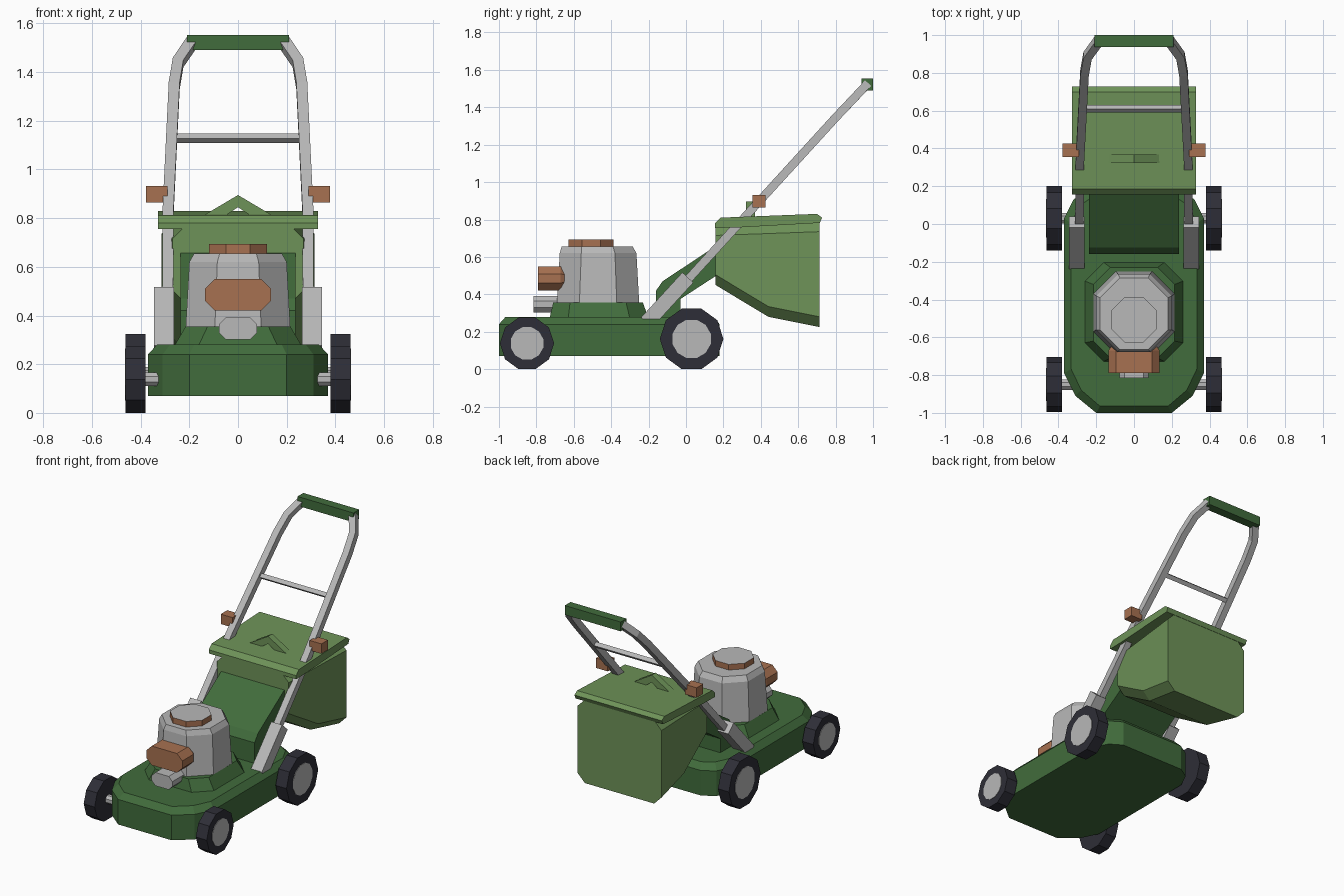
import bpy, bmesh
from math import sin, cos, pi
from mathutils import Vector

cube = bpy.data.objects.get("Cube")
if cube:
    bpy.data.objects.remove(cube, do_unlink=True)


def material(name, r, g, b):
    m = bpy.data.materials.new(name)
    m.use_nodes = True
    m.diffuse_color = (r, g, b, 1)
    bsdf = next(n for n in m.node_tree.nodes if n.type == 'BSDF_PRINCIPLED')
    bsdf.inputs["Base Color"].default_value = (r, g, b, 1)
    return m


GREEN = material("dark green", .053, .15, .045)
LEAF = material("light green", .155, .29, .098)
COPPER = material("copper brown", .39, .165, .082)
STEEL = material("light grey", .48, .48, .48)
TYRE = material("tyre black", .027, .027, .038)


def loft(name, rings, *mats):
    """Skin a list of equal rings and cap both ends."""
    bm = bmesh.new()
    loops = [[bm.verts.new(p) for p in ring] for ring in rings]
    n = len(loops[0])
    for a, b in zip(loops, loops[1:]):
        for i in range(n):
            j = (i + 1) % n
            bm.faces.new((a[i], a[j], b[j], b[i]))
    bm.faces.new(loops[0])
    bm.faces.new(loops[-1])
    bmesh.ops.recalc_face_normals(bm, faces=bm.faces)
    mesh = bpy.data.meshes.new(name)
    bm.to_mesh(mesh)
    bm.free()
    for m in mats:
        mesh.materials.append(m)
    obj = bpy.data.objects.new(name, mesh)
    bpy.context.collection.objects.link(obj)
    return obj


def octagon(hx, hy, c):
    """Rectangle outline with cut corners."""
    return [(hx, c - hy), (hx, hy - c), (hx - c, hy), (c - hx, hy),
            (-hx, hy - c), (-hx, c - hy), (c - hx, -hy), (hx - c, -hy)]


def flat_oct(hx, hy, c, cy, z):
    return [(x, y + cy, z) for x, y in octagon(hx, hy, c)]


def upright_oct(hx, z0, z1, c, y):
    return [(x, y, z + (z0 + z1) / 2) for x, z in octagon(hx, (z1 - z0) / 2, c)]


def extrude_x(name, profile, x0, x1, mat):
    return loft(name, [[(x, y, z) for y, z in profile] for x in (x0, x1)], mat)


def box(name, x0, x1, y0, y1, z0, z1, mat):
    return extrude_x(name, [(y0, z0), (y1, z0), (y1, z1), (y0, z1)], x0, x1, mat)


def disc(name, x0, x1, y, z, r, sides, mat):
    a = [2 * pi * (i + .5) / sides for i in range(sides)]
    return extrude_x(name, [(y + r * sin(t), z - r * cos(t)) for t in a], x0, x1, mat)


def bar(name, path, w, h, mat):
    """Sweep a rectangular section along a path lying in the handle plane."""
    pts = [Vector(p) for p in path]
    up = Vector((0, -1.095, 1)).normalized()
    rings = []
    for i, p in enumerate(pts):
        t = (pts[min(i + 1, len(pts) - 1)] - pts[max(i - 1, 0)]).normalized()
        side = t.cross(up).normalized() * w / 2
        n = up * h / 2
        rings.append([p + side + n, p - side + n, p - side - n, p + side - n])
    return loft(name, rings, mat)


# Mower deck with rounded nose and chamfered rim
half = [(.2, -1), (.31, -.91), (.37, -.79), (.37, .03), (.32, .13), (.24, .18)]
outline = half + [(-x, y) for x, y in reversed(half)]


def deck_ring(z, sx, sy):
    return [(x * sx, (y + .41) * sy - .41, z) for x, y in outline]


loft("deck", [deck_ring(.07, 1, 1), deck_ring(.24, 1, 1), deck_ring(.28, .9, .94)], GREEN)
loft("engine_base", [flat_oct(.265, .265, .1, -.465, .27),
                     flat_oct(.215, .24, .09, -.47, .355)], GREEN)

# Engine housing, cap, muffler and carburettor
loft("engine_housing", [flat_oct(.215, .22, .12, -.47, .35),
                        flat_oct(.2, .205, .115, -.47, .62),
                        flat_oct(.18, .19, .105, -.475, .655)], STEEL)
cap = loft("engine_cap", [flat_oct(.12, .12, .07, -.507, .65),
                          flat_oct(.12, .12, .07, -.507, .693)], COPPER, STEEL)
for f in cap.data.polygons:
    f.material_index = int(f.normal.z > .9)
loft("muffler", [upright_oct(.135, .42, .55, .04, -.79),
                 upright_oct(.135, .42, .55, .04, -.67),
                 upright_oct(.11, .44, .53, .03, -.63)], COPPER)
loft("carburettor", [upright_oct(.078, .302, .392, .028, -.815),
                     upright_oct(.078, .302, .392, .028, -.66)], STEEL)

# Grass chute from deck to bag
extrude_x("grass_chute", [(-.16, .26), (-.16, .42), (-.125, .47), (.17, .665),
                          (.17, .505), (-.03, .375), (-.03, .26)], -.237, .237, GREEN)

# Grass bag, lid and lid handle
loft("grass_bag", [upright_oct(.27, .45, .77, .055, .158),
                   upright_oct(.293, .28, .78, .055, .44),
                   upright_oct(.315, .225, .79, .055, .713)], LEAF)
extrude_x("bag_lid", [(.155, .755), (.155, .78), (.185, .81), (.7, .83),
                      (.728, .81), (.715, .782), (.27, .757)], -.328, .328, LEAF)
chevron = [(-.14, .812), (0, .895), (.14, .812), (.05, .812), (0, .845), (-.05, .812)]
loft("lid_handle", [[(x, y, z) for x, z in chevron] for y in (.322, .368)], LEAF)

# Wheels, hubs and axle stubs; handle sides, brackets and knobs
for s, word in ((1, "left"), (-1, "right")):
    for end, y, r, hub in (("front", -.85, .145, .09), ("rear", .03, .17, .106)):
        z = r * cos(pi / 10)
        disc(f"{end}_{word}_tyre", s * .38, s * .462, y, z, r, 10, TYRE)
        disc(f"{end}_{word}_hub", s * .44, s * .465, y, z, hub, 12, STEEL)
        disc(f"{end}_{word}_axle", s * .3, s * .39, y, z, .03, 8, STEEL)
    bar(f"{word}_handle_bracket", [(s * .304, -.21, .25), (s * .304, .01, .49)],
        .082, .08, STEEL)
    bar(f"{word}_handle_tube", [(s * .289, -.02, .446), (s * .287, .33, .83),
                                (s * .262, .8, 1.345), (s * .246, .89, 1.44),
                                (s * .19, .967, 1.522)], .045, .045, STEEL)
    box(f"{word}_knob", s * .29, s * .378, .355, .425, .865, .932, COPPER)

# Crossbar and grip
bar("handle_crossbar", [(-.28, .61, 1.128), (.28, .61, 1.128)], .028, .028, STEEL)
box("handle_grip", -.21, .21, .938, 1, 1.49, 1.553, GREEN)
